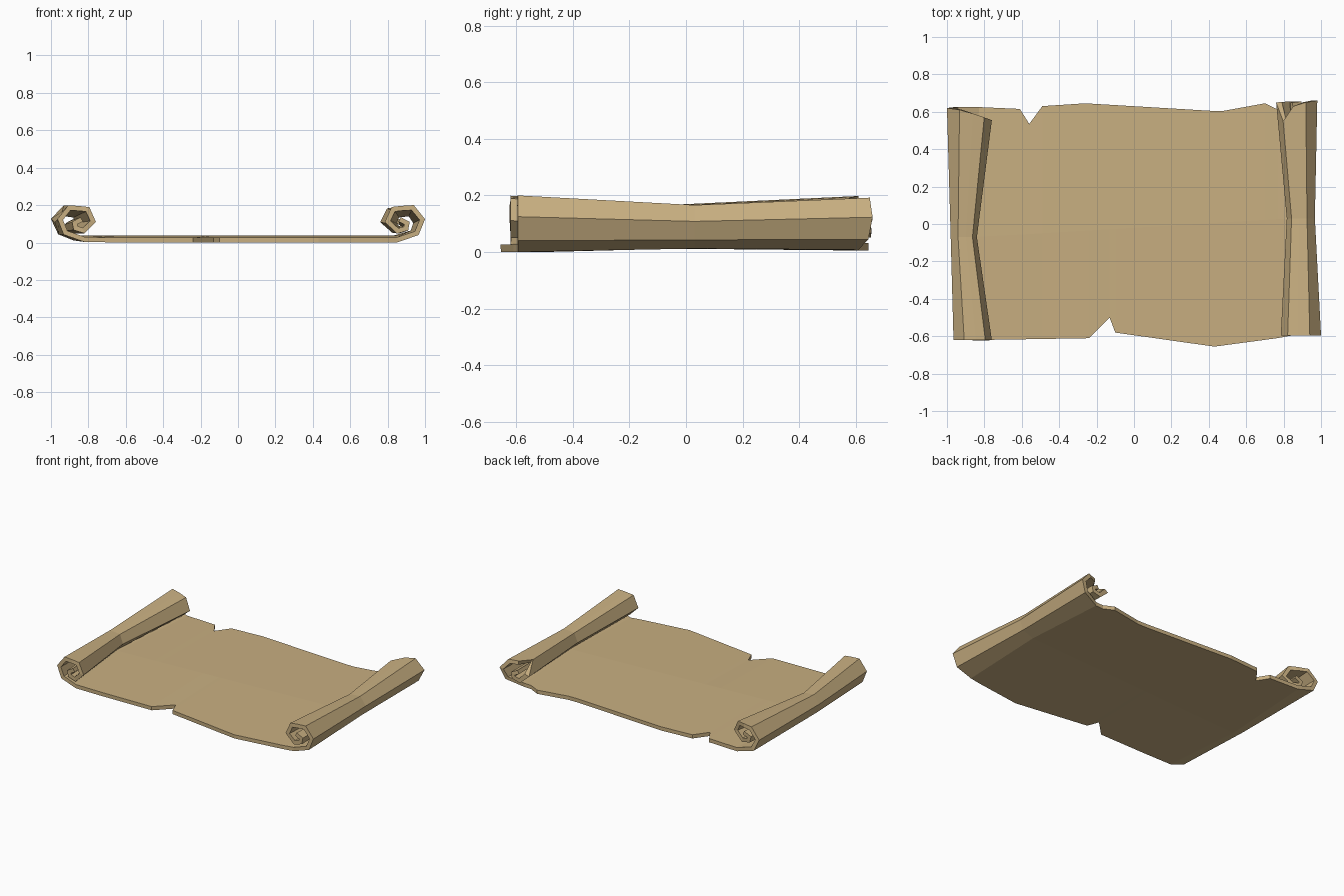
import bpy, bmesh

if "Cube" in bpy.data.objects:
    bpy.data.objects.remove(bpy.data.objects["Cube"])

# torn front and back edges of the flat sheet: (x, y)
FRONT = [(-0.84, -0.62), (-0.24, -0.61), (-0.13, -0.50), (-0.10, -0.58),
         (0.43, -0.655), (0.84, -0.60)]
BACK = [(-0.84, 0.625), (-0.61, 0.615), (-0.56, 0.535), (-0.49, 0.63), (-0.26, 0.645),
        (0.41, 0.605), (0.48, 0.605), (0.70, 0.645), (0.77, 0.61), (0.84, 0.60)]

# curl section, from sheet inward: (fraction of roll width from outside, height)
CURL = [(0.70, 0.0), (0.16, 0.04), (0.0, 0.125), (0.28, 0.2), (0.58, 0.196),
        (0.83, 0.19), (1.0, 0.11), (0.70, 0.047), (0.42, 0.065), (0.38, 0.11), (0.60, 0.135)]
# back end of each curl point along y
LEFT_BACK = [0.625, 0.625, 0.62, 0.61, 0.59, 0.57, 0.555, 0.57, 0.58, 0.58, 0.58]
RIGHT_BACK = [0.61, 0.645, 0.66, 0.65, 0.63, 0.55, 0.65, 0.655, 0.655, 0.655, 0.65]
# (outer x, roll width, height scale, lift) at front, middle and back
LEFT = [(-0.965, 0.205, 0.98, 0.003), (-0.98, 0.14, 0.77, 0.012), (-1.0, 0.24, 0.96, 0.006)]
RIGHT = [(1.0, 0.215, 1.0, 0.0), (0.967, 0.15, 0.77, 0.012), (0.98, 0.22, 0.92, 0.008)]


def interp(table, x):
    for (x0, y0), (x1, y1) in zip(table, table[1:]):
        if x <= x1:
            return y0 + (y1 - y0) * (x - x0) / (x1 - x0)
    return table[-1][1]


def curl_columns(side, stations, y_front, y_mid, y_back):
    """Three points (front, middle, back) for every curl point."""
    cols = []
    for (t, z), yb in zip(CURL, y_back):
        cols.append([(ox - side * t * w, y, z * s + lift)
                     for (ox, w, s, lift), y in zip(stations, (y_front, y_mid, yb))])
    return cols


# columns across the whole sheet: left curl, flat part, right curl
left = curl_columns(-1, LEFT, -0.62, -0.07, LEFT_BACK)
right = curl_columns(1, RIGHT, -0.595, 0.03, RIGHT_BACK)
flat = []
for x in sorted({p[0] for p in FRONT + BACK if abs(p[0]) < 0.8}):
    flat.append([(x, interp(FRONT, x), 0.0), (x, -0.02 + 0.06 * x, 0.012),
                 (x, interp(BACK, x), 0.006)])
columns = left[::-1] + flat + right

bm = bmesh.new()
grid = [[bm.verts.new(p) for p in col] for col in columns]
for a, b in zip(grid, grid[1:]):
    for j in range(2):
        bm.faces.new((a[j], a[j + 1], b[j + 1], b[j]))  # normals point down / outward
mesh = bpy.data.meshes.new("parchment_sheet")
bm.to_mesh(mesh)
bm.free()

sheet = bpy.data.objects.new("parchment_sheet", mesh)
bpy.context.collection.objects.link(sheet)

# paper thickness, grown inward from the outer skin
solid = sheet.modifiers.new("paper_thickness", 'SOLIDIFY')
solid.thickness = 0.026
solid.offset = -1
solid.use_even_offset = True

paper = bpy.data.materials.new("tan parchment")
paper.diffuse_color = (0.58, 0.43, 0.22, 1)
paper.use_nodes = True
paper.node_tree.nodes["Principled BSDF"].inputs["Base Color"].default_value = paper.diffuse_color
mesh.materials.append(paper)
